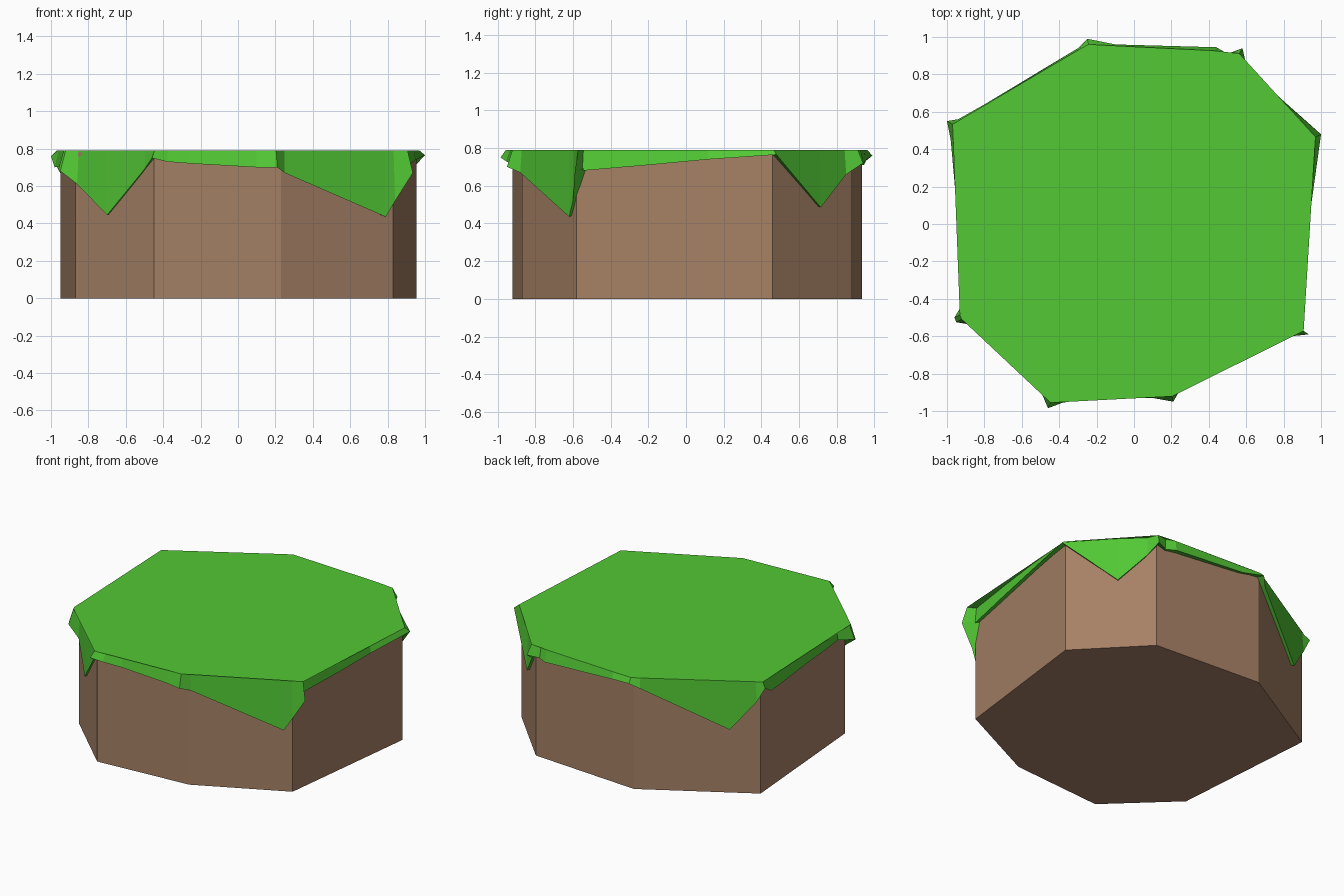
import bpy, bmesh


def material(name, color):
    m = bpy.data.materials.new(name)
    m.diffuse_color = (*color, 1)
    return m


def lofted(name, loops, mat):
    """Skin a stack of equal-length closed loops and cap both ends."""
    bm = bmesh.new()
    rings = [[bm.verts.new(p) for p in loop] for loop in loops]
    n = len(loops[0])
    for lo, hi in zip(rings, rings[1:]):
        for i in range(n):
            j = (i + 1) % n
            bm.faces.new((lo[i], lo[j], hi[j], hi[i]))
    caps = [bm.faces.new(rings[0][::-1]), bm.faces.new(rings[-1])]
    bmesh.ops.triangulate(bm, faces=caps, ngon_method='EAR_CLIP')
    bmesh.ops.recalc_face_normals(bm, faces=bm.faces)
    me = bpy.data.meshes.new(name)
    bm.to_mesh(me)
    bm.free()
    me.materials.append(mat)
    ob = bpy.data.objects.new(name, me)
    bpy.context.collection.objects.link(ob)
    return ob


# Earth block: irregular octagonal prism
octagon = [(-0.87, -0.52), (-0.45, -0.92), (0.23, -0.87), (0.83, -0.58),
           (0.955, 0.46), (0.55, 0.88), (-0.25, 0.935), (-0.95, 0.53)]
lofted("earth_block", [[(x, y, z) for x, y in octagon] for z in (0, 0.78)],
       material("earth", (0.38, 0.22, 0.13)))

# Grass layer: x, y, hem height, rim scale (smaller where the corner flares out)
hem = [(-0.90, -0.40, 0.71, .99), (-0.96, -0.50, 0.69, .97), (-0.95, -0.525, 0.68, .97),
       (-0.86, -0.54, 0.61, .99), (-0.70, -0.70, 0.445, .995), (-0.50, -0.89, 0.69, .99),
       (-0.46, -0.985, 0.75, .97), (-0.38, -0.955, 0.73, .98), (-0.25, -0.935, 0.72, .99),
       (0.10, -0.93, 0.70, .98), (0.21, -0.95, 0.70, .97), (0.25, -0.88, 0.67, .99),
       (0.79, -0.62, 0.435, .995), (0.84, -0.60, 0.52, .99), (0.935, -0.59, 0.67, .97),
       (0.86, -0.55, 0.68, .99), (0.91, -0.20, 0.71, .99), (0.95, 0.12, 0.74, .99),
       (1.00, 0.48, 0.765, .97), (0.735, 0.715, 0.485, .995), (0.60, 0.85, 0.66, .99),
       (0.58, 0.94, 0.72, .97), (0.50, 0.91, 0.71, .99), (0.44, 0.945, 0.71, .98),
       (-0.10, 0.96, 0.74, .99), (-0.25, 0.99, 0.76, .97), (-0.30, 0.94, 0.72, .99),
       (-0.79, 0.645, 0.45, .995), (-0.94, 0.56, 0.65, .99), (-1.00, 0.55, 0.76, .97),
       (-0.98, 0.45, 0.70, .98), (-0.94, 0.00, 0.71, .99), (-0.93, -0.25, 0.72, .99)]
lofted("grass_layer", [[(x * .9, y * .9, min(z + .03, .775)) for x, y, z, s in hem],
                       [(x, y, z) for x, y, z, s in hem],
                       [(x * s, y * s, 0.79) for x, y, z, s in hem]],
       material("grass", (0.085, 0.58, 0.035)))
